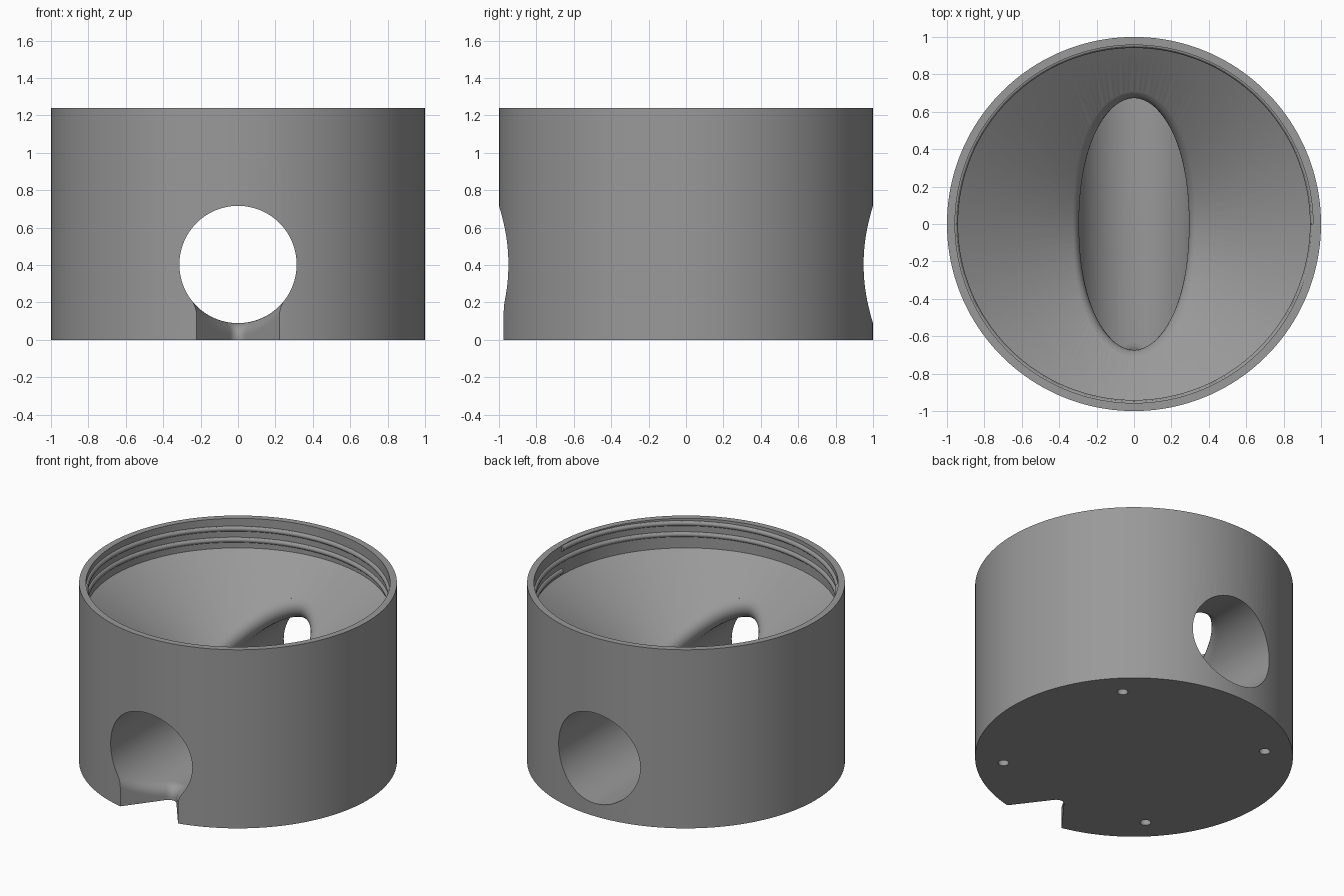
import bpy, bmesh, math
from math import sin, cos, pi, sqrt, radians
from mathutils import Vector

if "Cube" in bpy.data.objects:
    bpy.data.objects.remove(bpy.data.objects["Cube"])

grey = bpy.data.materials.new("mid grey")
grey.diffuse_color = (0.32, 0.32, 0.32, 1)
grey.use_nodes = True
grey.node_tree.nodes["Principled BSDF"].inputs["Base Color"].default_value = grey.diffuse_color


def make_object(name, bm):
    bmesh.ops.recalc_face_normals(bm, faces=bm.faces)
    mesh = bpy.data.meshes.new(name)
    bm.to_mesh(mesh)
    bm.free()
    mesh.materials.append(grey)
    ob = bpy.data.objects.new(name, mesh)
    bpy.context.collection.objects.link(ob)
    return ob


def loft(name, rings, loop=False):
    """Skin a list of equal-length closed rings; capped, or joined into a loop."""
    bm = bmesh.new()
    vs = [[bm.verts.new(p) for p in ring] for ring in rings]
    n = len(vs[0])
    pairs = list(zip(vs, vs[1:])) + ([(vs[-1], vs[0])] if loop else [])
    for a, b in pairs:
        for i in range(n):
            j = (i + 1) % n
            bm.faces.new((a[i], a[j], b[j], b[i]))
    if not loop:
        bm.faces.new(vs[0])
        bm.faces.new(vs[-1][::-1])
    return make_object(name, bm)


def circle(r, z, n):
    return [(r * cos(2 * pi * i / n), r * sin(2 * pi * i / n), z) for i in range(n)]


def select_only(ob):
    bpy.ops.object.select_all(action='DESELECT')
    ob.select_set(True)
    bpy.context.view_layer.objects.active = ob


def cut(ob, cutter):
    cutter.hide_render = True
    mod = ob.modifiers.new("cut", 'BOOLEAN')
    mod.operation = 'DIFFERENCE'
    mod.solver = 'EXACT'
    mod.object = cutter
    select_only(ob)
    bpy.ops.object.modifier_apply(modifier=mod.name)
    bpy.data.objects.remove(cutter, do_unlink=True)


def fillet_section(c, n1, n2, f):
    """Section of the sliver that rounds an edge: ball at c touching along n1 and n2."""
    gap = n1.angle(n2)
    tip = (n1 + n2).normalized()
    arc = [(n1 * sin(gap * (1 - k / 8)) + n2 * sin(gap * k / 8)) / sin(gap) for k in range(9)]
    return ([c + n1 * (f + 0.008)] + [c + d * f for d in arc] + [c + n2 * (f + 0.008)]
            + [c + tip * (f / cos(gap / 2) + 0.025)])


# Housing: drum with a conical funnel sunk in below a straight collar
HEIGHT, COLLAR = 1.24, 0.957
CONE_A, CONE_S = 0.3555, 0.71
profile = [(1, 0), (1, HEIGHT), (COLLAR, HEIGHT), (COLLAR, CONE_A + CONE_S * COLLAR),
           (0.01, CONE_A + CONE_S * 0.01)]
housing = loft("housing", [circle(r, z, 160) for r, z in profile])

# Cross tunnel running front to back
PIPE_R, PIPE_Z, F = 0.3135, 0.403, 0.077
tunnel = loft("tunnel_cutter", [
    [(PIPE_R * cos(2 * pi * i / 160), y, PIPE_Z + PIPE_R * sin(2 * pi * i / 160))
     for i in range(160)] for y in (-1.2, 1.2)])
cut(housing, tunnel)

# Rounded lip where the funnel opens into the tunnel
lean = sqrt(1 + CONE_S ** 2)


def lip_height(x):
    return PIPE_Z + sqrt((PIPE_R + F) ** 2 - x * x)


def lip_radius(x):
    return (lip_height(x) + F * lean - CONE_A) / CONE_S


lo, hi = 0.0, PIPE_R + F
for _ in range(50):
    mid = (lo + hi) / 2
    lo, hi = (mid, hi) if lip_radius(mid) > mid else (lo, mid)
sections = []
for i in range(128):
    t = 2 * pi * (i + 0.5) / 128
    x = lo * sin(t)
    r = lip_radius(x)
    y = math.copysign(sqrt(max(0, r * r - x * x)), cos(t))
    c = Vector((x, y, lip_height(x)))
    to_pipe = Vector((-x, 0, PIPE_Z - c.z)).normalized()
    to_cone = Vector((-CONE_S * x / r, -CONE_S * y / r, 1)).normalized()
    sections.append(fillet_section(c, to_pipe, to_cone, F))
cut(housing, loft("lip_cutter", sections, loop=True))

# V-shaped cable notch under the front mouth, with a rounded inner corner
APEX, TIP_R = -0.68, 0.05
half_angle = math.atan2(0.222, 0.295)
cy = APEX - TIP_R / sin(half_angle)
spread = pi / 2 - half_angle
path = []                                   # (point, outward normal), right to left
for k in range(17):
    a = spread * (1 - k / 8)
    n = Vector((sin(a), cos(a), 0))
    path.append((Vector((0, cy, 0)) + n * TIP_R, n))


def wall(side):
    p, n = path[0] if side > 0 else path[-1]
    d = Vector((side * sin(half_angle), -cos(half_angle), 0))
    length = (p.y + 1.06) / cos(half_angle)
    return [(p + d * length * k / 10, n) for k in range(1, 11)]


path = wall(1)[::-1] + path + wall(-1)
notch = loft("notch_cutter", [[(p.x, p.y, z) for p, n in path] for z in (-0.1, 0.255)])
cut(housing, notch)

# Rounded edge between notch and tunnel floor
sections = []
for p, n in path:
    c = p + n * F
    c.z = PIPE_Z - sqrt((PIPE_R + F) ** 2 - c.x ** 2)
    to_pipe = Vector((-c.x, 0, PIPE_Z - c.z)).normalized()
    sections.append(fillet_section(c, to_pipe, -n, F))
cut(housing, loft("notch_edge_cutter", sections))

# Four blind screw holes in the underside
for k in range(4):
    a = radians(45 + 90 * k)
    hx, hy = 0.825 * cos(a), 0.825 * sin(a)
    hole = loft("hole_cutter", [
        [(hx + x, hy + y, z) for x, y, z in circle(0.034, z, 24)] for z in (-0.1, 0.25)])
    cut(housing, hole)

# Internal screw thread: two full turns of a rounded ridge on the collar
STEPS, TURNS, Z0, PITCH = 256, 2, 1.065, 0.077
rings = []
for i in range(STEPS + 1):
    a = 2 * pi * TURNS * i / STEPS
    z = Z0 + PITCH * TURNS * i / STEPS
    ring = []
    for k in range(12):
        t = 2 * pi * k / 12
        r = 0.959 + 0.018 * cos(t)
        ring.append((r * cos(a), r * sin(a), z + 0.018 * sin(t)))
    rings.append(ring)
thread = loft("screw_thread", rings)

for ob in (housing, thread):
    select_only(ob)
    bpy.ops.object.shade_smooth_by_angle(angle=radians(30))
